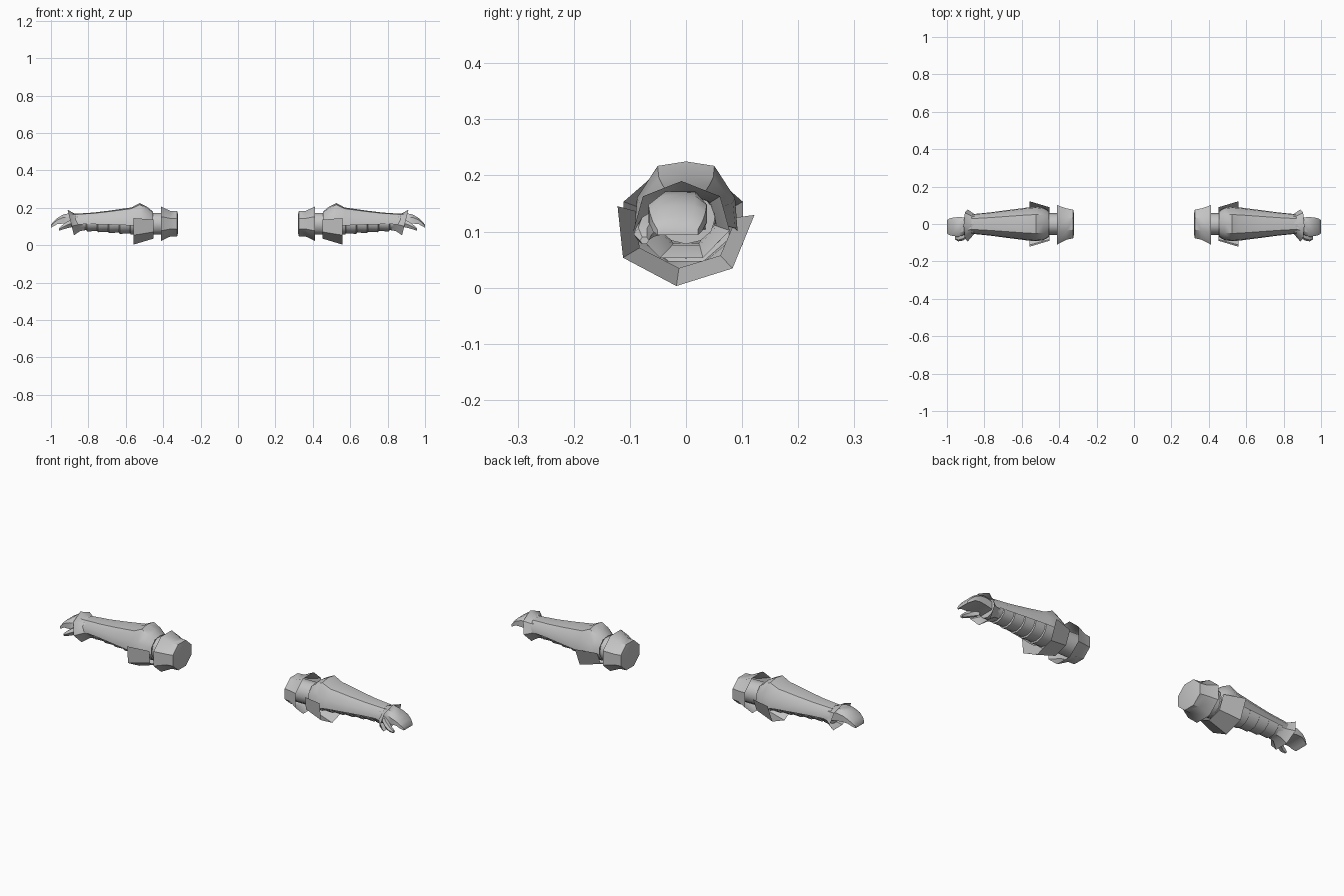
import bpy, bmesh, math

old = bpy.data.objects.get("Cube")
if old:
    bpy.data.objects.remove(old, do_unlink=True)

grey = bpy.data.materials.new("plain grey")
grey.use_nodes = True
GREY = (0.55, 0.55, 0.55, 1)
grey.diffuse_color = GREY
grey.node_tree.nodes["Principled BSDF"].inputs["Base Color"].default_value = GREY


def arc(n, start=0, end=360):
    """Unit profile in y,z; a full turn gives a closed ring."""
    steps = n if end - start == 360 else n - 1
    angles = [math.radians(start + (end - start) * i / steps) for i in range(n)]
    return [(math.cos(a), math.sin(a)) for a in angles]


def loft(name, profile, stations, closed=True, caps="", tilt=0, angle=40):
    """Sweep a profile along x; stations are (x, centre y, centre z, size y, size z)."""
    bm = bmesh.new()
    rings = [[bm.verts.new((x + tilt * v, cy + ry * u, cz + rz * v)) for u, v in profile]
             for x, cy, cz, ry, rz in stations]
    n = len(profile)
    for a, b in zip(rings, rings[1:]):
        for i in range(n if closed else n - 1):
            j = (i + 1) % n
            bm.faces.new((a[i], a[j], b[j], b[i]))
    if "start" in caps:
        bm.faces.new(rings[0][::-1])
    if "end" in caps:
        bm.faces.new(rings[-1])
    bmesh.ops.recalc_face_normals(bm, faces=bm.faces)
    mesh = bpy.data.meshes.new(name)
    bm.to_mesh(mesh)
    bm.free()
    mesh.materials.append(grey)
    ob = bpy.data.objects.new(name, mesh)
    bpy.context.collection.objects.link(ob)
    mirror = ob.modifiers.new("other arm", 'MIRROR')
    mirror.use_mirror_merge = False
    bpy.ops.object.select_all(action='DESELECT')
    ob.select_set(True)
    bpy.context.view_layer.objects.active = ob
    bpy.ops.object.shade_smooth_by_angle(angle=math.radians(angle))
    return ob


# Upper arm cuff: closed inner end, flared open rim
loft("upper_arm_cuff", arc(8, 22.5, 382.5),
     [(0.32, 0, 0.115, 0.055, 0.05), (0.325, 0, 0.115, 0.083, 0.073),
      (0.36, 0, 0.115, 0.09, 0.073), (0.413, -0.005, 0.115, 0.115, 0.1)], caps="start")

# Elbow joint
loft("elbow_joint", arc(10),
     [(0.34, 0, 0.115, 0.06, 0.06), (0.42, 0, 0.115, 0.058, 0.06),
      (0.5, 0, 0.115, 0.06, 0.062)], caps="start end")

# Forearm wrapped in overlapping bands
bands = []
for i in range(7):
    t = i / 7
    x, r = 0.46 + 0.41 * t, 0.07 - 0.022 * t
    z = 0.117 + 0.008 * t
    bands += [(x, 0, z, r, r - 0.008), (x + 0.055, 0, z, r + 0.001, r - 0.005)]
loft("forearm_wraps", arc(12), bands, caps="start end")

# Upper forearm guard with a raised elbow
guard = [(1, -0.25), (0.95, 0.35), (0.55, 0.92), (0, 1),
         (-0.55, 0.92), (-0.95, 0.35), (-1, -0.25)]
loft("forearm_guard", guard,
     [(0.455, 0, 0.125, 0.07, 0.055), (0.485, 0, 0.125, 0.087, 0.08),
      (0.525, 0, 0.125, 0.092, 0.1), (0.57, 0, 0.125, 0.088, 0.077),
      (0.68, 0, 0.125, 0.074, 0.061), (0.77, 0, 0.125, 0.062, 0.05),
      (0.87, 0, 0.125, 0.052, 0.043)], closed=False)

# Flared elbow plate, open at the top
loft("elbow_plate", [(1, 0.13), (0.68, -0.72), (-0.14, -1), (-0.92, -0.55), (-1, 0.27)],
     [(0.453, 0, 0.115, 0.09, 0.08), (0.56, 0, 0.115, 0.122, 0.112)],
     closed=False, angle=25)

# Wrist cuff, longer on top
loft("wrist_cuff", arc(7, 90, 450),
     [(0.835, 0, 0.122, 0.052, 0.047), (0.86, 0, 0.121, 0.056, 0.05),
      (0.893, -0.008, 0.118, 0.088, 0.072)], tilt=0.018)

# Hand curling downwards to the finger ends
palm = [(1, -0.8), (1, 0.4), (0.6, 1), (-0.6, 1), (-1, 0.4), (-1, -0.8)]
loft("hand", palm,
     [(0.85, 0, 0.125, 0.035, 0.032), (0.9, -0.01, 0.138, 0.045, 0.033),
      (0.935, -0.015, 0.137, 0.052, 0.027), (0.965, -0.015, 0.128, 0.05, 0.018),
      (0.987, -0.015, 0.112, 0.044, 0.014), (1.0, -0.015, 0.1, 0.036, 0.008)],
     caps="start end")

# Thumb
loft("thumb", arc(6),
     [(0.885, -0.045, 0.118, 0.022, 0.024), (0.915, -0.068, 0.108, 0.021, 0.02),
      (0.94, -0.077, 0.095, 0.016, 0.014), (0.958, -0.074, 0.084, 0.008, 0.007)],
     caps="start end")
